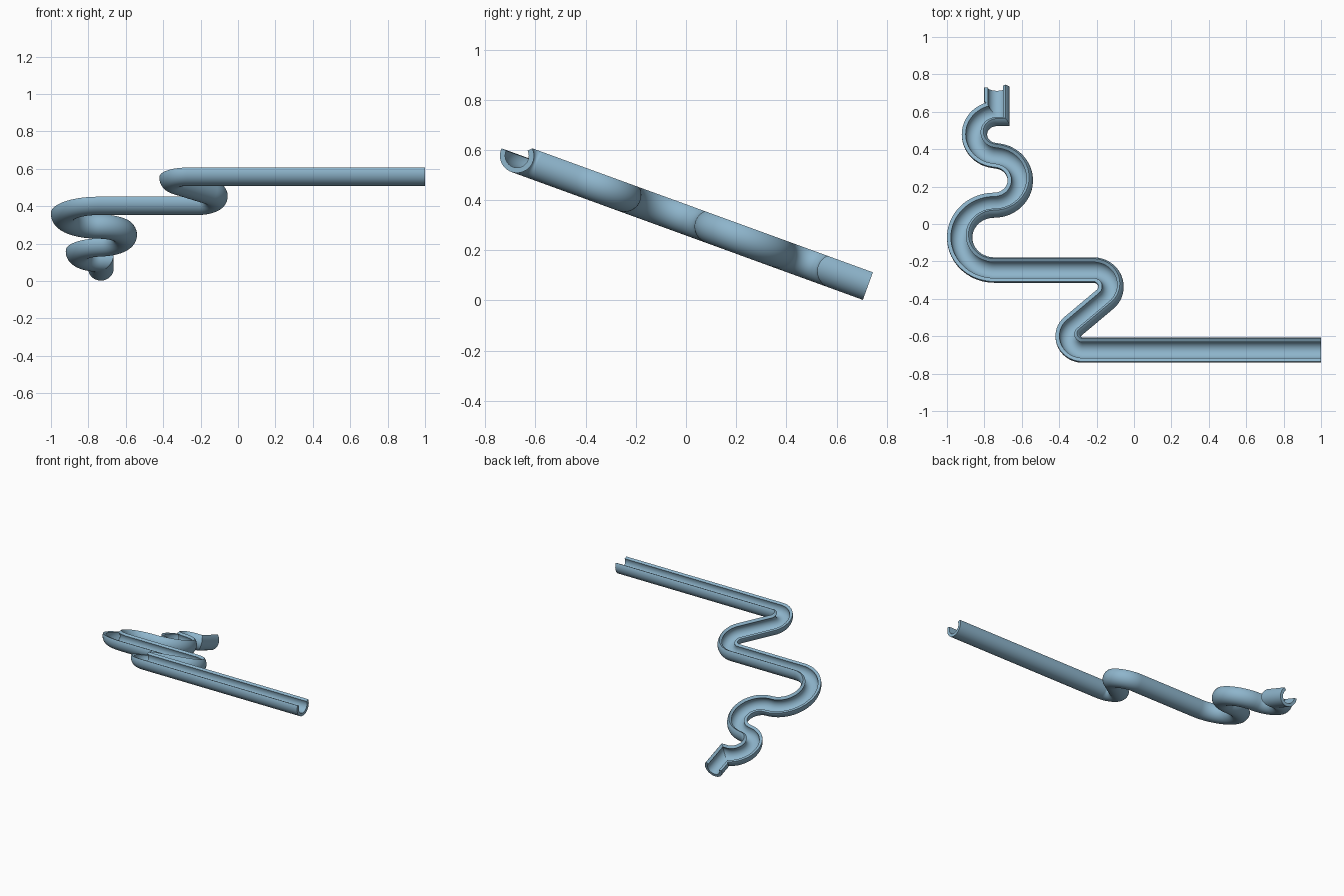
import bpy, bmesh, math
from mathutils import Vector, Matrix

if "Cube" in bpy.data.objects:
    bpy.data.objects.remove(bpy.data.objects["Cube"])

TILT = math.radians(20)
R_OUT, R_IN = 0.068, 0.047
START = (1.0, -0.717)
KINK = Vector((-0.733, 0.629, 0))
END_V = 0.775

# Bends in the sloped plane: centre x, centre v, radius, turn (-1 right, +1 left)
BENDS = [(-0.274, -0.639, 0.078, -1),
         (-0.218, -0.357, 0.095, 1),
         (-0.747, -0.077, 0.185, -1),
         (-0.748, 0.248, 0.140, 1),
         (-0.733, 0.509, 0.120, -1)]

mat = bpy.data.materials.new("steel_blue")
mat.diffuse_color = (0.27, 0.46, 0.60, 1)
mat.use_nodes = True
mat.node_tree.nodes["Principled BSDF"].inputs["Base Color"].default_value = mat.diffuse_color


def channel_profile(n=36):
    """Open C section, rolled sideways so the level runs open upward."""
    a0, a1 = math.radians(174), math.radians(406)
    angs = [a0 + (a1 - a0) * i / n for i in range(n + 1)]
    outer = [(R_OUT * math.cos(a), R_OUT * math.sin(a)) for a in angs]
    inner = [(R_IN * math.cos(a), R_IN * math.sin(a)) for a in reversed(angs)]
    return outer + inner


def winding_path():
    """Rings (x, v, heading) of straight runs joined by tangent bends."""
    heads = [math.pi]
    for (x1, v1, r1, t1), (x2, v2, r2, t2) in zip(BENDS, BENDS[1:]):
        d = math.hypot(x2 - x1, v2 - v1)
        heads.append(math.atan2(v2 - v1, x2 - x1)
                     + t1 * math.asin(min(1, (r1 + r2) / d)))
    heads.append(0.0)
    rings = [(*START, math.pi)]
    for i, (cx, cv, r, turn) in enumerate(BENDS):
        h0, h1 = heads[i], heads[i + 1]
        sweep = turn * ((turn * (h1 - h0)) % (2 * math.pi))
        steps = max(8, int(abs(sweep) / math.radians(5)))
        for k in range(steps + 1):
            h = h0 + sweep * k / steps
            a = h - turn * math.pi / 2
            p = (cx + r * math.cos(a), cv + r * math.sin(a), h)
            if math.dist(p[:2], rings[-1][:2]) > 0.002:
                rings.append(p)
    x, v, h = rings[-1]
    rings.append((x + 0.1, v, h))      # overrun, trimmed at the mitre
    return rings


def sweep(name, rings, mitre_side):
    prof = channel_profile()
    bm = bmesh.new()
    loops = []
    for x, v, h in rings:
        right = (math.sin(h), -math.cos(h))
        loops.append([bm.verts.new((x + right[0] * s, v + right[1] * s, n))
                      for s, n in prof])
    m = len(prof)
    for a, b in zip(loops, loops[1:]):
        for j in range(m):
            k = (j + 1) % m
            bm.faces.new((a[j], a[k], b[k], b[j]))
    bm.faces.new(loops[0])
    bm.faces.new(list(reversed(loops[-1])))
    # Mitre cut where the spout leaves the last bend
    near = [f for f in bm.faces if all(w.co.y > 0.3 for w in f.verts)]
    geom = set(near)
    for f in near:
        geom.update(f.edges)
        geom.update(f.verts)
    bmesh.ops.bisect_plane(bm, geom=list(geom), dist=1e-6, plane_co=KINK,
                           plane_no=Vector((1, 1, 0)) * mitre_side,
                           clear_outer=True)
    bmesh.ops.recalc_face_normals(bm, faces=bm.faces)
    # Tip the flat layout onto its slope
    bm.transform(Matrix.Translation((0, 0, 0.331)) @ Matrix.Rotation(-TILT, 4, 'X'))
    mesh = bpy.data.meshes.new(name)
    bm.to_mesh(mesh)
    bm.free()
    mesh.materials.append(mat)
    obj = bpy.data.objects.new(name, mesh)
    bpy.context.collection.objects.link(obj)
    bpy.ops.object.select_all(action='DESELECT')
    obj.select_set(True)
    bpy.context.view_layer.objects.active = obj
    bpy.ops.object.shade_smooth_by_angle(angle=math.radians(30))


# Long winding trough
sweep("winding_channel", winding_path(), 1)
# Short straight outlet
up = math.pi / 2
sweep("outlet_spout", [(KINK.x, KINK.y - 0.1, up), (KINK.x, END_V, up)], -1)
